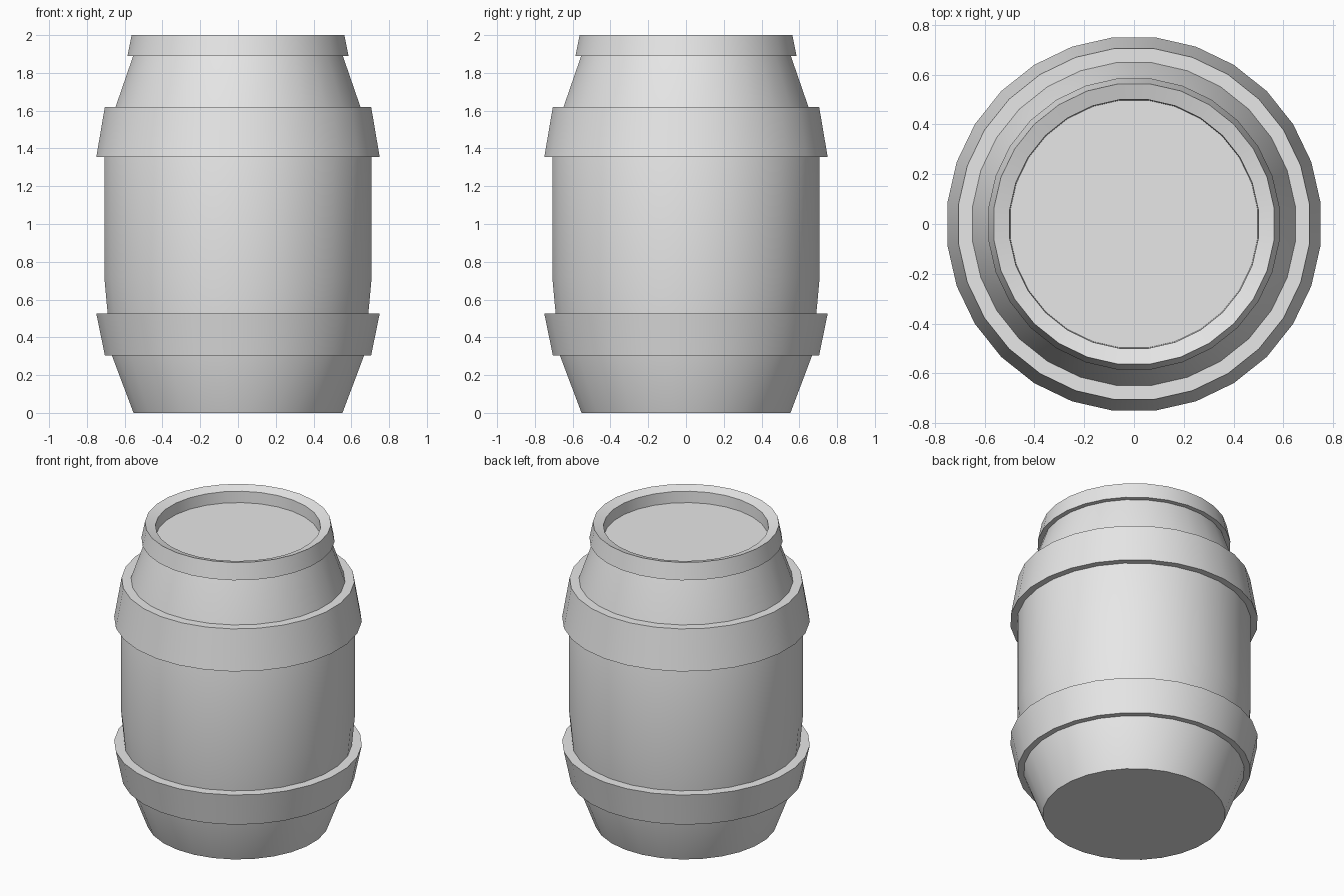
import bpy, bmesh, math

SIDES = 28
FLAT = 1 / math.cos(math.pi / SIDES)  # flat-to-corner radius factor

cube = bpy.data.objects.get("Cube")
if cube:
    bpy.data.objects.remove(cube, do_unlink=True)

grey = bpy.data.materials.new("plain_grey")
grey.use_nodes = True
grey.diffuse_color = (0.8, 0.8, 0.8, 1)
grey.node_tree.nodes["Principled BSDF"].inputs["Base Color"].default_value = (0.8, 0.8, 0.8, 1)


def lathe(name, profile, closed=False, cap_start=False, cap_end=False):
    """Spin a (radius, height) profile around z, with optional flat caps."""
    bm = bmesh.new()
    rings = []
    for radius, z in profile:
        ring = []
        for i in range(SIDES):
            a = (i + 0.5) * math.tau / SIDES
            ring.append(bm.verts.new((radius * FLAT * math.cos(a),
                                      radius * FLAT * math.sin(a), z)))
        rings.append(ring)
    pairs = list(zip(rings, rings[1:]))
    if closed:
        pairs.append((rings[-1], rings[0]))
    for low, high in pairs:
        for i in range(SIDES):
            j = (i + 1) % SIDES
            bm.faces.new((low[i], low[j], high[j], high[i]))
    if cap_start:
        bm.faces.new(rings[0][::-1])
    if cap_end:
        bm.faces.new(rings[-1])
    bmesh.ops.recalc_face_normals(bm, faces=bm.faces)
    mesh = bpy.data.meshes.new(name)
    bm.to_mesh(mesh)
    bm.free()
    mesh.materials.append(grey)
    obj = bpy.data.objects.new(name, mesh)
    bpy.context.collection.objects.link(obj)
    bpy.ops.object.select_all(action="DESELECT")
    obj.select_set(True)
    bpy.context.view_layer.objects.active = obj
    bpy.ops.object.shade_smooth_by_angle(angle=math.radians(30))
    return obj


# Bulging body with a flat base, and the recessed top inside a sloping rim
lathe("barrel_body", [
    (0.553, 0), (0.668, 0.305), (0.69, 0.525), (0.708, 0.72),
    (0.708, 1.355), (0.648, 1.62), (0.555, 1.89),
    (0.585, 1.89), (0.563, 2), (0.5, 1.98), (0.497, 1.905),
], cap_start=True, cap_end=True)

# Flared hoops, wide edge towards the middle
lathe("lower_hoop", [(0.64, 0.305), (0.705, 0.305), (0.75, 0.525), (0.67, 0.525)], closed=True)
lathe("upper_hoop", [(0.68, 1.355), (0.75, 1.355), (0.705, 1.62), (0.63, 1.62)], closed=True)
